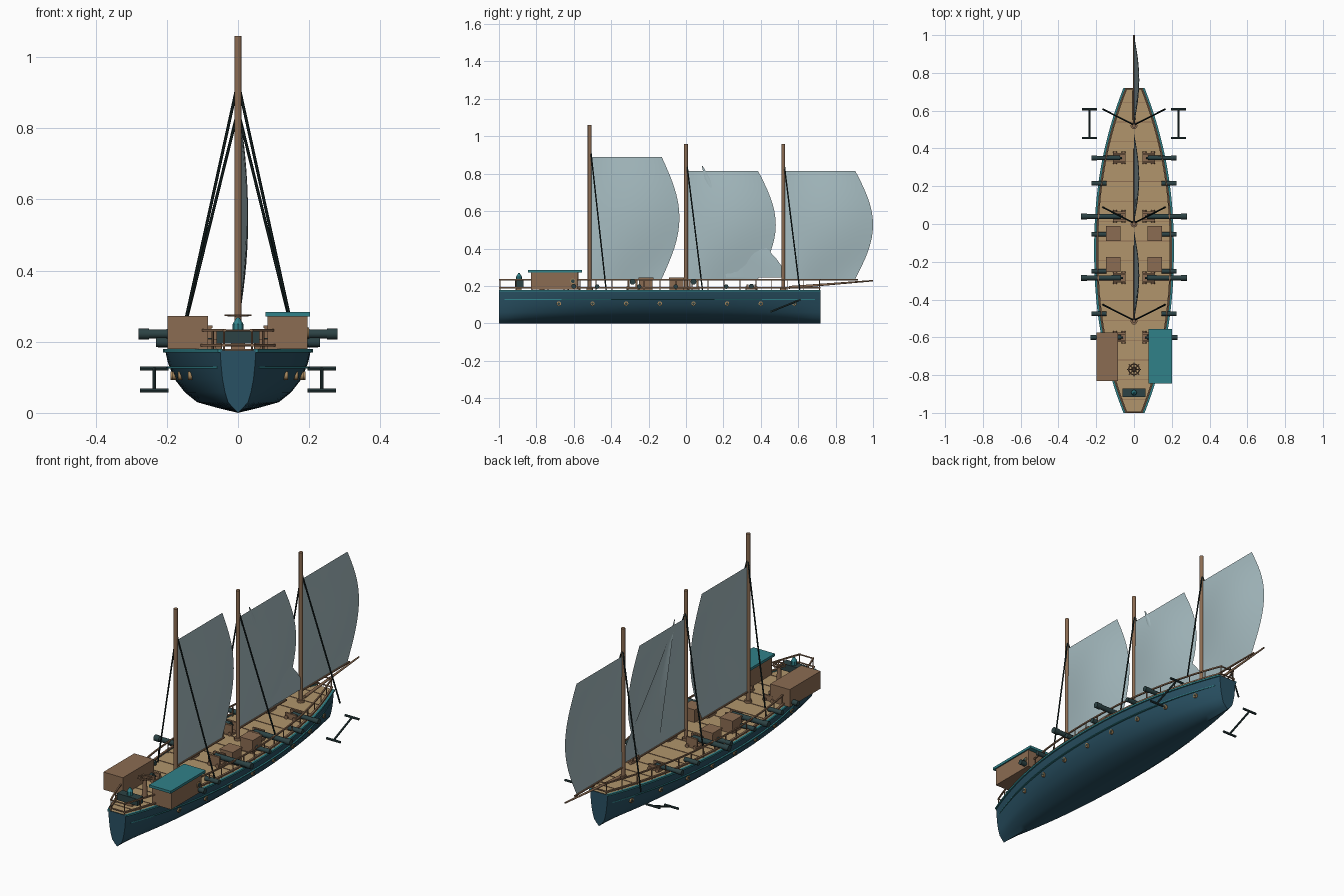
import bpy, bmesh, math
from mathutils import Vector

if "Cube" in bpy.data.objects:
    bpy.data.objects.remove(bpy.data.objects["Cube"])


def mat(name, r, g, b):
    m = bpy.data.materials.new(name)
    m.diffuse_color = (r, g, b, 1)
    m.use_nodes = True
    m.node_tree.nodes["Principled BSDF"].inputs["Base Color"].default_value = m.diffuse_color
    return m


HULL = mat("hull blue", 0.022, 0.082, 0.125)
TEAL = mat("teal paint", 0.03, 0.22, 0.25)
WOOD = mat("brown wood", 0.26, 0.15, 0.085)
DECK = mat("deck tan", 0.44, 0.30, 0.15)
IRON = mat("dark iron", 0.025, 0.055, 0.058)
ROPE = mat("tarred rope", 0.008, 0.018, 0.018)
SAIL = mat("grey sail", 0.38, 0.50, 0.53)
BRASS = mat("brass", 0.38, 0.24, 0.11)


def make(name, verts, faces, m, smooth=None):
    me = bpy.data.meshes.new(name)
    me.from_pydata(verts, [], faces)
    bm = bmesh.new()
    bm.from_mesh(me)
    bmesh.ops.recalc_face_normals(bm, faces=bm.faces)
    bm.to_mesh(me)
    bm.free()
    ob = bpy.data.objects.new(name, me)
    bpy.context.collection.objects.link(ob)
    me.materials.append(m)
    if smooth:
        bpy.context.view_layer.objects.active = ob
        bpy.ops.object.select_all(action='DESELECT')
        ob.select_set(True)
        bpy.ops.object.shade_smooth_by_angle(angle=math.radians(smooth))
    return ob


def box(name, x0, x1, y0, y1, z0, z1, m):
    v = [(x, y, z) for x in (x0, x1) for y in (y0, y1) for z in (z0, z1)]
    f = [(0, 1, 3, 2), (4, 6, 7, 5), (0, 4, 5, 1), (2, 3, 7, 6), (0, 2, 6, 4), (1, 5, 7, 3)]
    return make(name, v, f, m)


def rod(name, a, b, r, m, r2=None, n=10):
    """Tapered cylinder between two points."""
    a, b = Vector(a), Vector(b)
    q = (b - a).to_track_quat('Z', 'Y')
    v = []
    for p, rad in ((a, r), (b, r if r2 is None else r2)):
        for i in range(n):
            t = 2 * math.pi * i / n
            v.append(p + q @ Vector((rad * math.cos(t), rad * math.sin(t), 0)))
    f = [(i, (i + 1) % n, n + (i + 1) % n, n + i) for i in range(n)]
    return make(name, v, f + [tuple(range(n)), tuple(range(n, 2 * n))], m, 40)


def grid(rows):
    """Vertices and quads from equal-length rows of points."""
    n = len(rows[0])
    v = [p for row in rows for p in row]
    f = [(i * n + j, i * n + j + 1, (i + 1) * n + j + 1, (i + 1) * n + j)
         for i in range(len(rows) - 1) for j in range(n - 1)]
    return v, f


def half_width(y):
    t = min(1, abs(y + 0.14) / 0.86)
    return 0.05 + 0.155 * (1 - t ** 2.2)


ys = [-1 + 1.72 * i / 40 for i in range(41)]

# Hull: lofted from one half section, mirrored
section = [(1, 0.176), (0.96, 0.14), (0.87, 0.095), (0.73, 0.058), (0.56, 0.03), (0.28, 0.014)]
profile = [(-a, z) for a, z in section] + [(0, 0)] + [(a, z) for a, z in reversed(section)]
v, f = grid([[(a * half_width(y), y, z) for a, z in profile] for y in ys])
n = len(profile)
make("hull", v, f + [tuple(range(n)), tuple(range(len(v) - n, len(v)))], HULL, 50)

# Deck with plank seams
v, f = grid([[(s * (half_width(y) - 0.002), y, 0.177) for s in (-1, 1)] for y in ys])
make("deck", v, f, DECK)
for i in range(16):
    y = -0.93 + i * 0.105
    w = half_width(y) - 0.015
    box("deck_seam", -w, w, y - 0.002, y + 0.002, 0.176, 0.179, WOOD)


def band(name, inner, outer, z0, z1, m, y0=-1, y1=0.72):
    """Strip following the hull edge on both sides."""
    for s in (-1, 1):
        rows = []
        for y in [y0 + (y1 - y0) * i / 40 for i in range(41)]:
            w = half_width(y)
            a, b = s * (w + inner), s * (w + outer)
            rows.append([(a, y, z0), (b, y, z0), (b, y, z1), (a, y, z1), (a, y, z0)])
        v, f = grid(rows)
        make(name, v, f + [(0, 1, 2, 3), tuple(range(len(v) - 5, len(v) - 1))], m)


band("gunwale", -0.006, 0.006, 0.170, 0.179, TEAL)
band("side_stripe", -0.012, -0.003, 0.125, 0.130, TEAL, -0.97, 0.69)
band("lower_rail", -0.014, -0.004, 0.186, 0.193, WOOD)
band("upper_rail", -0.016, -0.009, 0.229, 0.236, WOOD)
for i in range(21):
    y = -0.995 + i * 0.0855
    x = half_width(y) - 0.0125
    for s in (-1, 1):
        rod("rail_post", (s * x, y, 0.176), (s * x, y, 0.232), 0.003, WOOD, n=6)
for y in (-0.996, 0.716):
    for z in (0.19, 0.232):
        rod("end_rail", (-0.042, y, z), (0.042, y, z), 0.0035, WOOD, n=6)

# Portholes
for i in range(8):
    y = -0.68 + i * 0.18
    x = half_width(y) * 0.89
    for s in (-1, 1):
        rod("porthole_ring", (s * (x - 0.01), y, 0.105), (s * (x + 0.007), y, 0.105), 0.012, BRASS, n=12)
        rod("porthole_glass", (s * x, y, 0.105), (s * (x + 0.008), y, 0.105), 0.007, IRON, n=12)

# Masts, booms, sails and shrouds
for y, top, sail_top, tie in ((-0.515, 1.06, 0.89, 0.93), (0, 0.96, 0.815, 0.85), (0.52, 0.96, 0.815, 0.85)):
    rod("mast", (0, y, 0.17), (0, y, top), 0.0105, WOOD, n=12)
    rod("mast_collar", (0, y, 0.177), (0, y, 0.19), 0.018, WOOD, n=12)
    rod("boom", (0, y, 0.233), (0, y + 0.40, 0.233), 0.005, WOOD, n=8)
    rows = []
    for i in range(17):
        t = i / 16
        width = 0.38 + 0.095 * math.sin(math.pi * t)
        rows.append([(0.028 * math.sin(math.pi * u / 12) * math.sin(math.pi * t),
                      y + 0.005 + width * u / 12, 0.238 + (sail_top - 0.238) * t) for u in range(13)])
    v, f = grid(rows)
    make("sail", v, f, SAIL, 60)
    for s in (-1, 1):
        rod("shroud", (0, y + 0.005, tie), (s * 0.165, y + 0.088, 0.18), 0.0042, ROPE, n=6)

# Triangular staysail between the middle and fore masts
rows = []
for i in range(13):
    t = i / 12
    z = 0.84 - 0.595 * t
    fore = 0.09 + 0.43 * min(1, t / 0.9) ** 1.15
    aft = 0.085 + 0.13 * t
    rows.append([(0.012 * math.sin(math.pi * u / 6) * math.sin(math.pi * t) + 0.004,
                  aft + (fore - aft) * u / 6, z) for u in range(7)])
v, f = grid(rows)
make("staysail", v, f, SAIL, 60)

# Bowsprit
rod("bowsprit", (0, 0.55, 0.192), (0, 1.0, 0.228), 0.008, WOOD, 0.004)

for s in (-1, 1):
    # Large and small cannons on carriages
    for y, x0, x1, z, r in ((0.35, 0.075, 0.225, 0.198, 0.012), (0.04, 0.07, 0.28, 0.222, 0.014),
                            (-0.285, 0.07, 0.28, 0.222, 0.014), (-0.6, 0.07, 0.23, 0.198, 0.012)):
        rod("cannon_barrel", (s * x0, y, z), (s * x1, y, z), r, IRON, r * 0.9, 12)
        rod("cannon_muzzle", (s * (x1 - 0.03), y, z), (s * x1, y, z), r * 1.12, IRON, n=12)
        rod("cannon_knob", (s * (x0 - 0.012), y, z), (s * x0, y, z), 0.005, IRON, n=8)
        a, b = sorted((s * 0.045, s * 0.11))
        box("carriage_bed", a, b, y - 0.026, y + 0.026, 0.18, 0.190, WOOD)
        for d in (-1, 1):
            e, g = sorted((y + d * 0.016, y + d * 0.026))
            box("carriage_cheek", a, b, e, g, 0.185, z + 0.010, WOOD)
            for x in (0.055, 0.1):
                rod("carriage_wheel", (s * x, y + d * 0.026, 0.187), (s * x, y + d * 0.033, 0.187),
                    0.010, WOOD, n=10)
    for y in (0.215, -0.055, -0.25, -0.475):
        rod("small_cannon", (s * 0.145, y, 0.196), (s * 0.225, y, 0.196), 0.012, IRON, n=12)
    # Deck crates
    for y in (-0.05, -0.215):
        a, b = sorted((s * 0.075, s * 0.145))
        box("crate", a, b, y - 0.037, y + 0.037, 0.178, 0.245, WOOD)
        box("crate_lid", a - 0.003, b + 0.003, y - 0.04, y + 0.04, 0.238, 0.246, WOOD)
    # Anchors
    lo, hi = Vector((s * 0.235, 0.455, 0.063)), Vector((s * 0.235, 0.608, 0.125))
    rod("anchor_shank", lo, hi, 0.005, IRON, n=8)
    for p in (lo, hi):
        rod("anchor_bar", p - Vector((0.04, 0, 0)), p + Vector((0.04, 0, 0)), 0.006, IRON, n=8)

# Stern cabins
box("left_cabin", -0.198, -0.085, -0.83, -0.575, 0.18, 0.272, WOOD)
box("right_cabin", 0.083, 0.195, -0.83, -0.58, 0.18, 0.272, WOOD)
box("cabin_roof", 0.077, 0.202, -0.845, -0.556, 0.271, 0.284, TEAL)
rod("cabin_window_ring", (0.19, -0.605, 0.225), (0.199, -0.605, 0.225), 0.015, BRASS, n=14)
rod("cabin_window", (0.19, -0.605, 0.225), (0.2, -0.605, 0.225), 0.010, IRON, n=14)

# Ship's wheel lying flat on its pedestal
rod("wheel_pedestal", (0, -0.77, 0.177), (0, -0.77, 0.272), 0.014, WOOD, 0.009)
bpy.ops.mesh.primitive_torus_add(location=(0, -0.77, 0.274), major_radius=0.028, minor_radius=0.0035,
                                 major_segments=24, minor_segments=6)
wheel = bpy.context.object
wheel.name = "wheel_rim"
wheel.data.materials.append(WOOD)
for i in range(4):
    d = Vector((math.cos(i * math.pi / 4), math.sin(i * math.pi / 4), 0)) * 0.038
    c = Vector((0, -0.77, 0.274))
    rod("wheel_spoke", c - d, c + d, 0.0025, WOOD, n=6)

# Stern chest with lantern
box("stern_chest", -0.06, 0.06, -0.915, -0.87, 0.195, 0.23, IRON)
box("chest_stand", -0.02, 0.02, -0.905, -0.88, 0.177, 0.196, WOOD)
rod("lantern", (0, -0.893, 0.228), (0, -0.893, 0.25), 0.015, TEAL, n=8)
rod("lantern_cap", (0, -0.893, 0.25), (0, -0.893, 0.268), 0.015, TEAL, 0.004, 8)
